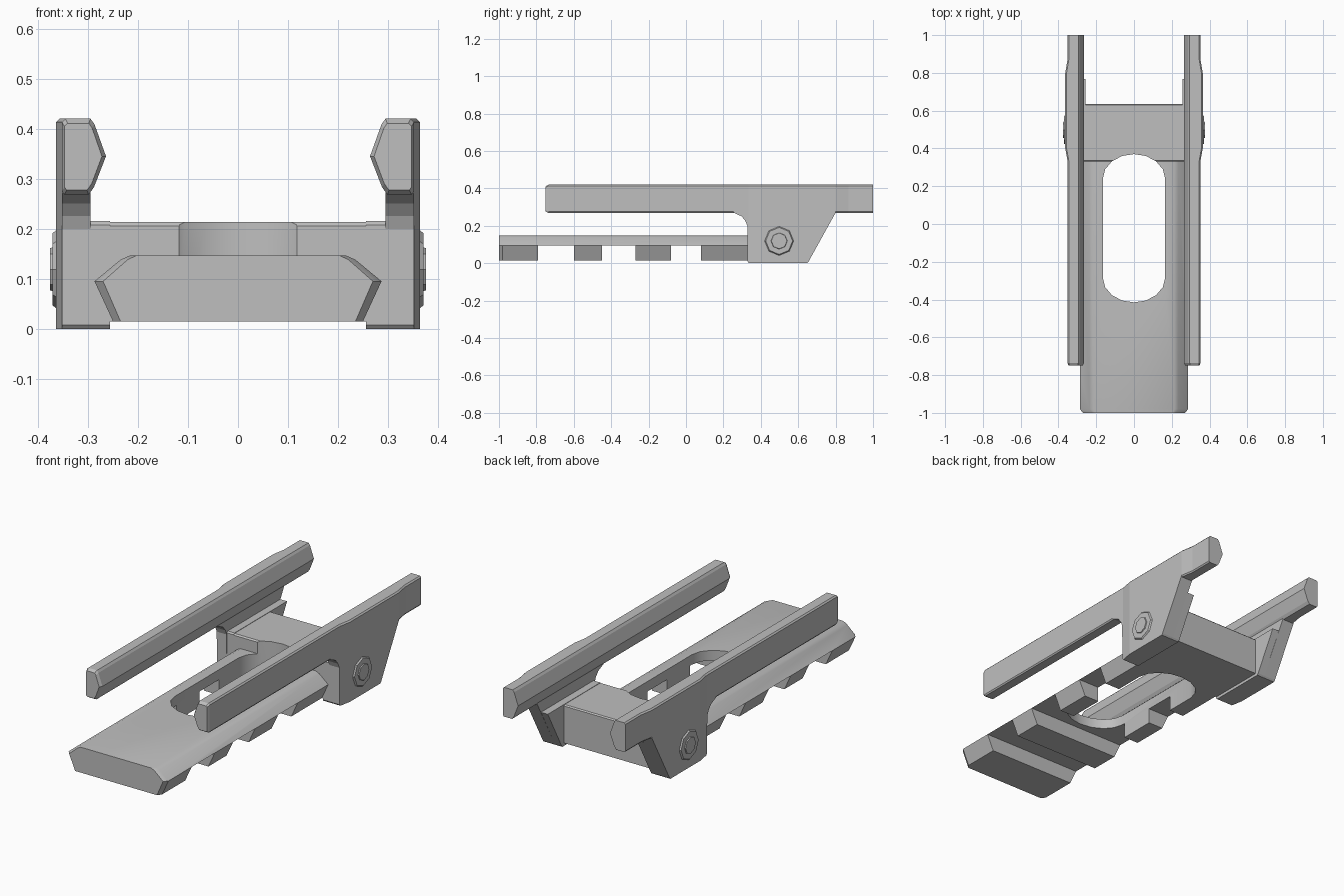
import bpy, bmesh, math
from mathutils import Vector

if "Cube" in bpy.data.objects:
    bpy.data.objects.remove(bpy.data.objects["Cube"])

grey = bpy.data.materials.new("matte grey")
grey.use_nodes = True
grey.diffuse_color = (0.52, 0.52, 0.52, 1)
grey.node_tree.nodes["Principled BSDF"].inputs["Base Color"].default_value = (0.52, 0.52, 0.52, 1)


def prism(name, profile, axis, lo, hi, cuts=(), rule=None):
    """Extrude a 2D profile along an axis, slice it across y, then reshape by a rule."""
    place = {"x": lambda p, d: (d, p[0], p[1]),
             "y": lambda p, d: (p[0], d, p[1]),
             "z": lambda p, d: (p[0], p[1], d)}[axis]
    bm = bmesh.new()
    ends = [[bm.verts.new(place(p, d)) for p in profile] for d in (lo, hi)]
    bm.faces.new(ends[0])
    bm.faces.new(ends[1][::-1])
    n = len(profile)
    for i in range(n):
        j = (i + 1) % n
        bm.faces.new((ends[0][i], ends[1][i], ends[1][j], ends[0][j]))
    for y in cuts:
        bmesh.ops.bisect_plane(bm, geom=bm.verts[:] + bm.edges[:] + bm.faces[:],
                               plane_co=(0, y, 0), plane_no=(0, 1, 0))
    if rule:
        for v in bm.verts:
            v.co = rule(v.co.copy())
    bmesh.ops.recalc_face_normals(bm, faces=bm.faces[:])
    mesh = bpy.data.meshes.new(name)
    bm.to_mesh(mesh)
    bm.free()
    mesh.materials.append(grey)
    ob = bpy.data.objects.new(name, mesh)
    bpy.context.collection.objects.link(ob)
    return ob


def select(ob):
    bpy.ops.object.select_all(action="DESELECT")
    ob.select_set(True)
    bpy.context.view_layer.objects.active = ob


def subtract(ob, cutter):
    mod = ob.modifiers.new("cut", "BOOLEAN")
    mod.operation, mod.object, mod.solver = "DIFFERENCE", cutter, "EXACT"
    select(ob)
    bpy.ops.object.modifier_apply(modifier=mod.name)


# Grooved rail, narrowed slightly at its front end
half = [(0.25, 0.015), (0.287, 0.095), (0.235, 0.138), (0.215, 0.147)]
section = half + [(-x, z) for x, z in reversed(half)]


def taper_front(co):
    if co.y < -0.99:
        co.x *= 0.94
    return co


rail = prism("rail", section, "y", -1, 0.34, (-0.98,), taper_front)

# Central block joining the two arms
block_side = [(0.33, 0.015), (0.635, 0.015), (0.635, 0.207), (0.629, 0.213),
              (0.337, 0.213), (0.33, 0.206)]
block = prism("centre_block", block_side, "x", -0.262, 0.262)

# Cross grooves under the rail
for lo, hi in ((-0.79, -0.60), (-0.45, -0.27), (-0.08, 0.08)):
    cutter = prism("groove_cutter", [(-0.4, -0.1), (0.4, -0.1), (0.4, 0.095), (-0.4, 0.095)],
                   "y", lo, hi)
    subtract(rail, cutter)
    bpy.data.objects.remove(cutter)

# Long rounded slot through the rail and the front of the block
slot = []
for k in range(9):
    a = math.pi * k / 8
    slot.append((0.165 * math.cos(a), 0.24 + 0.13 * math.sin(a)))
for k in range(9):
    a = math.pi * (1 + k / 8)
    slot.append((0.165 * math.cos(a), -0.285 + 0.13 * math.sin(a)))
cutter = prism("slot_cutter", slot, "z", -0.1, 0.4)
subtract(rail, cutter)
subtract(block, cutter)
bpy.data.objects.remove(cutter)

# Side arms
bar_section = [(0.352, 0.275), (0.347, 0.268), (0.299, 0.268), (0.288, 0.283), (0.264, 0.345),
               (0.287, 0.409), (0.295, 0.42), (0.345, 0.42), (0.352, 0.413)]
fillet = [(0.328, 0.2), (0.318, 0.225), (0.298, 0.25), (0.255, 0.27)]
web_side = [(0.33, 0.008), (0.337, 0), (0.648, 0), (0.655, 0.008), (0.80, 0.27),
            (0.80, 0.30), (0.255, 0.30)] + fillet[::-1]
foot_side = [(0.33, 0.008), (0.337, 0), (0.648, 0), (0.655, 0.008), (0.768, 0.215),
             (0.337, 0.215), (0.33, 0.208)]
STATIONS = (0.335, 0.40, 0.80, 0.87)


def swell(y):
    """How far the outer face bulges around the pivot."""
    rise = min(max((y - 0.335) / 0.065, 0), 1)
    fall = min(max((0.87 - y) / 0.07, 0), 1)
    return 0.012 * min(rise, fall)


def make_rule(side, bar=False):
    def rule(co):
        if co.x > 0.34:
            co.x += swell(co.y)
        if bar and co.y < -0.74:
            co.x = 0.318 + (co.x - 0.318) * 0.85
            co.z = 0.344 + (co.z - 0.344) * 0.88
        co.x *= side
        return co
    return rule


for label, side in (("left", 1), ("right", -1)):
    prism(label + "_arm_bar", bar_section, "y", -0.75, 1, (-0.735,) + STATIONS,
          make_rule(side, True))
    prism(label + "_arm_web", web_side, "x", 0.295, 0.352, STATIONS, make_rule(side))
    prism(label + "_arm_foot", foot_side, "x", 0.256, 0.345, (), lambda co, s=side:
          Vector((co.x * s, co.y, co.z)))

    # Pivot bolt: chamfered washer with a raised head
    for part, r0, r1, x0, x1 in (("washer", 0.085, 0.072, 0.355, 0.371),
                                 ("bolt_head", 0.046, 0.042, 0.365, 0.376)):
        ring = [(0.498 + r0 * math.cos(k * math.pi / 4), 0.119 + r0 * math.sin(k * math.pi / 4))
                for k in range(8)]

        def chamfer(co, s=side, k=r1 / r0, end=x1):
            if co.x > end - 0.001:
                co.y = 0.498 + (co.y - 0.498) * k
                co.z = 0.119 + (co.z - 0.119) * k
            co.x *= s
            return co
        prism(label + "_" + part, ring, "x", x0, x1, (), chamfer)

# Smooth the slot walls while keeping hard edges
for ob in (rail, block):
    select(ob)
    bpy.ops.object.shade_smooth_by_angle(angle=math.radians(30))
